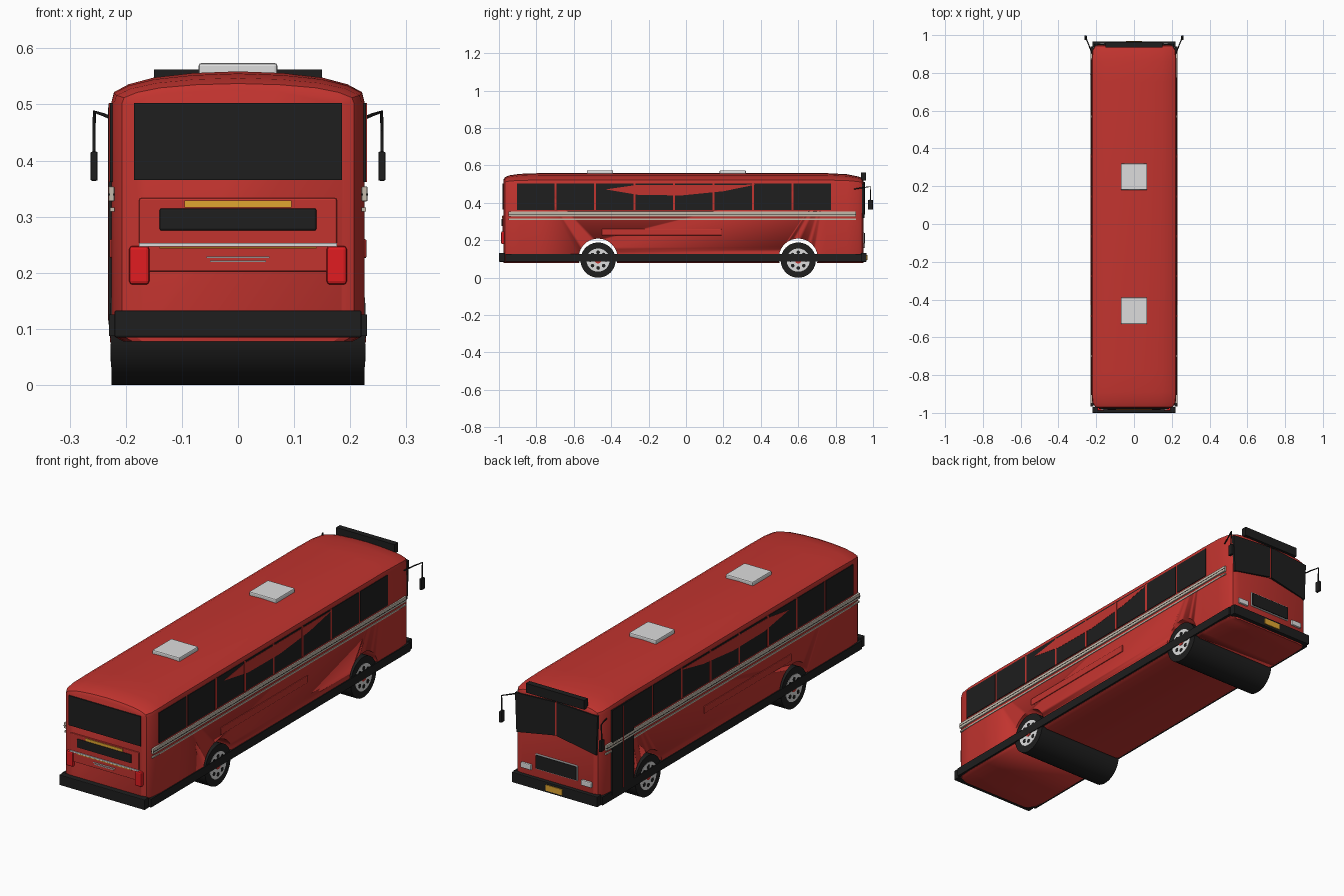
import bpy, bmesh, math
from mathutils import Matrix, Vector

cube = bpy.data.objects.get("Cube")
if cube:
    bpy.data.objects.remove(cube, do_unlink=True)


def material(name, r, g, b):
    m = bpy.data.materials.new(name)
    m.use_nodes = True
    m.diffuse_color = (r, g, b, 1)
    m.node_tree.nodes["Principled BSDF"].inputs["Base Color"].default_value = (r, g, b, 1)
    return m


RED = material("body red", .54, .034, .028)
BLACK = material("black", .013, .013, .013)
WHITE = material("light grey", .72, .72, .72)
CREAM = material("cream trim", .55, .49, .41)
LAMP = material("lamp red", .75, .012, .015)
YELLOW = material("amber", .75, .38, .03)


def make(name, bm, mat, smooth=False):
    bmesh.ops.recalc_face_normals(bm, faces=bm.faces)
    me = bpy.data.meshes.new(name)
    bm.to_mesh(me)
    bm.free()
    me.materials.append(mat)
    ob = bpy.data.objects.new(name, me)
    bpy.context.collection.objects.link(ob)
    if smooth:
        bpy.ops.object.select_all(action='DESELECT')
        ob.select_set(True)
        bpy.context.view_layer.objects.active = ob
        bpy.ops.object.shade_smooth_by_angle(angle=math.radians(35))
    return ob


def box(name, x, y, z, mat, bevel=0):
    """Box from three (low, high) ranges."""
    bm = bmesh.new()
    bmesh.ops.create_cube(bm, size=1)
    for v in bm.verts:
        v.co = [r[0] if c < 0 else r[1] for c, r in zip(v.co, (x, y, z))]
    if bevel:
        bmesh.ops.bevel(bm, geom=bm.edges[:], offset=bevel, segments=2, affect='EDGES', profile=.5)
    return make(name, bm, mat)


def side_box(name, s, x, y, z, mat, bevel=0):
    return box(name, sorted((s * x[0], s * x[1])), y, z, mat, bevel)


def prism(name, points, offset, mat):
    """Flat polygon given thickness along the offset vector."""
    bm = bmesh.new()
    face = bm.faces.new([bm.verts.new(p) for p in points])
    ext = bmesh.ops.extrude_face_region(bm, geom=[face])
    bmesh.ops.translate(bm, vec=offset, verts=[g for g in ext["geom"] if isinstance(g, bmesh.types.BMVert)])
    return make(name, bm, mat)


def axle_cylinder(name, x, y, z, radius, mat, sides=40):
    """Cylinder lying along x."""
    bm = bmesh.new()
    place = Matrix.Translation((sum(x) / 2, y, z)) @ Matrix.Rotation(math.pi / 2, 4, 'Y')
    bmesh.ops.create_cone(bm, cap_ends=True, segments=sides, radius1=radius, radius2=radius,
                          depth=abs(x[1] - x[0]), matrix=place)
    return make(name, bm, mat, True)


def rod(name, points, radius, mat):
    cu = bpy.data.curves.new(name, 'CURVE')
    cu.dimensions = '3D'
    cu.bevel_depth = radius
    cu.bevel_resolution = 1
    cu.use_fill_caps = True
    sp = cu.splines.new('POLY')
    sp.points.add(len(points) - 1)
    for p, co in zip(sp.points, points):
        p.co = (*co, 1)
    cu.materials.append(mat)
    ob = bpy.data.objects.new(name, cu)
    bpy.context.collection.objects.link(ob)


# Body shell: one cross-section lofted along the length, tightened at both ends
half = [(.205, .078), (.22, .086), (.225, .11), (.225, .506), (.221, .522), (.195, .536),
        (.15, .548), (.08, .556)]
section = half + [(0, .559)] + [(-x, z) for x, z in reversed(half)]
stations = [(-.975, .83, .034), (-.968, .92, .022), (-.945, .98, .012), (-.89, 1, .004), (-.78, 1, 0),
            (.75, 1, 0), (.86, 1, .006), (.92, .98, .018), (.942, .92, .026), (.948, .84, .036)]
bm = bmesh.new()
rings = []
for y, width, drop in stations:
    rings.append([bm.verts.new((x * width, y, z - drop * max(0, (z - .49) / .07))) for x, z in section])
n = len(section)
for a, b in zip(rings, rings[1:]):
    for i in range(n):
        bm.faces.new((a[i], a[(i + 1) % n], b[(i + 1) % n], b[i]))
bm.faces.new(rings[0])
bm.faces.new(rings[-1])
body = make("body", bm, RED, True)

# Wheels, with arches cut through the body
for end, y in (("tail", -.47), ("lead", .6)):
    cutter = axle_cylinder(end + "_arch_cutter", (-.4, .4), y, .105, .104, RED)
    cutter.hide_render = True
    cutter.hide_viewport = True
    cut = body.modifiers.new("arch", 'BOOLEAN')
    cut.operation = 'DIFFERENCE'
    cut.solver = 'EXACT'
    cut.object = cutter
    axle_cylinder(end + "_tyres", (-.225, .225), y, .094, .094, BLACK)
    for s in (-1, 1):
        axle_cylinder(end + "_rim", (s * .22, s * .2265), y, .094, .062, WHITE)
        axle_cylinder(end + "_hub", (s * .22, s * .2285), y, .094, .018, RED, 16)
        for k in range(8):
            t = k * math.pi / 4
            axle_cylinder(end + "_rim_hole", (s * .222, s * .2275), y + .042 * math.cos(t),
                          .094 + .042 * math.sin(t), .01, BLACK, 8)

# Side windows, trim, skirt, panel and mirrors
for s in (-1, 1):
    for i in range(8):
        y = -.904 + i * .2112
        side_box("side_window", s, (.22, .228), (y, y + .2), (.362, .503), BLACK)
    lens = [(s * .2275, y, z) for y, z in ((-.43, .472), (-.27, .495), (.37, .497), (.2, .462), (-.02, .44), (-.25, .442))]
    prism("window_bulge", lens, (s * .0015, 0, 0), RED)
    for i in range(2, 7):
        y = -.904 + i * .2112
        side_box("window_pillar", s, (.222, .2295), (y - .011, y), (.362, .503), RED)
    side_box("trim_band", s, (.22, .231), (-.95, .91), (.327, .354), CREAM, .003)
    side_box("trim_groove", s, (.22, .2315), (-.95, .91), (.338, .341), BLACK)
    side_box("trim_line", s, (.22, .228), (-.95, .91), (.309, .316), CREAM)
    side_box("side_panel", s, (.22, .229), (-.45, .19), (.226, .26), RED, .003)
    side_box("skirt_strip", s, (.215, .2295), (-.965, .94), (.087, .126), BLACK)
    rod("mirror_arm", [(s * .222, .9, .474), (s * .24, .95, .482), (s * .256, .988, .487), (s * .257, .985, .41)], .003, BLACK)
    side_box("mirror_head", s, (.25, .263), (.973, .999), (.364, .416), BLACK, .003)

# Passenger door
box("door", (-.231, -.215), (.71, .87), (.108, .502), BLACK)
box("door_split", (-.232, -.23), (.788, .792), (.115, .495), RED)

# Roof hatches
for y in (-.46, .25):
    box("roof_hatch", (-.07, .07), (y - .07, y + .07), (.55, .574), WHITE, .005)

# Tail end: window, engine panel, lamps and bumper
box("tail_window", (-.185, .185), (-.98, -.96), (.365, .503), BLACK)
box("tail_panel", (-.176, .176), (-.981, -.965), (.202, .333), RED, .003)
box("tail_plate", (-.095, .095), (-.984, -.975), (.316, .329), YELLOW)
box("tail_grille", (-.14, .14), (-.986, -.975), (.275, .315), BLACK, .004)
box("tail_strip", (-.176, .176), (-.985, -.975), (.247, .253), WHITE)
box("tail_strip_edge", (-.14, .14), (-.984, -.975), (.243, .246), YELLOW)
for z, w in ((.219, .05), (.226, .056)):
    box("tail_bar", (-w, w), (-.984, -.975), (z, z + .003), WHITE)
for s in (-1, 1):
    side_box("tail_lamp", s, (.158, .194), (-.988, -.955), (.179, .248), LAMP, .006)
box("tail_bumper", (-.22, .22), (-1, -.968), (.085, .133), BLACK, .003)

# Driving end: split windscreen, sign board, grille, lamps and bumper
for s in (-1, 1):
    pane = [(s * .004, .945, .357), (s * .205, .94, .318), (s * .212, .94, .5), (s * .004, .945, .512)]
    prism("windscreen_pane", pane, (0, .013, 0), BLACK)
    side_box("headlamp", s, (.128, .182), (.935, .957), (.16, .186), WHITE, .004)
box("windscreen_post", (-.005, .005), (.94, .955), (.355, .51), RED)
box("sign_board", (-.15, .15), (.935, .962), (.519, .562), BLACK)
box("grille_frame", (-.108, .108), (.94, .953), (.172, .243), WHITE, .003)
box("grille", (-.104, .104), (.94, .957), (.176, .239), BLACK, .003)
box("lead_bumper", (-.22, .22), (.935, .966), (.085, .133), BLACK, .003)
box("lead_plate", (-.042, .042), (.96, .97), (.095, .122), YELLOW)
